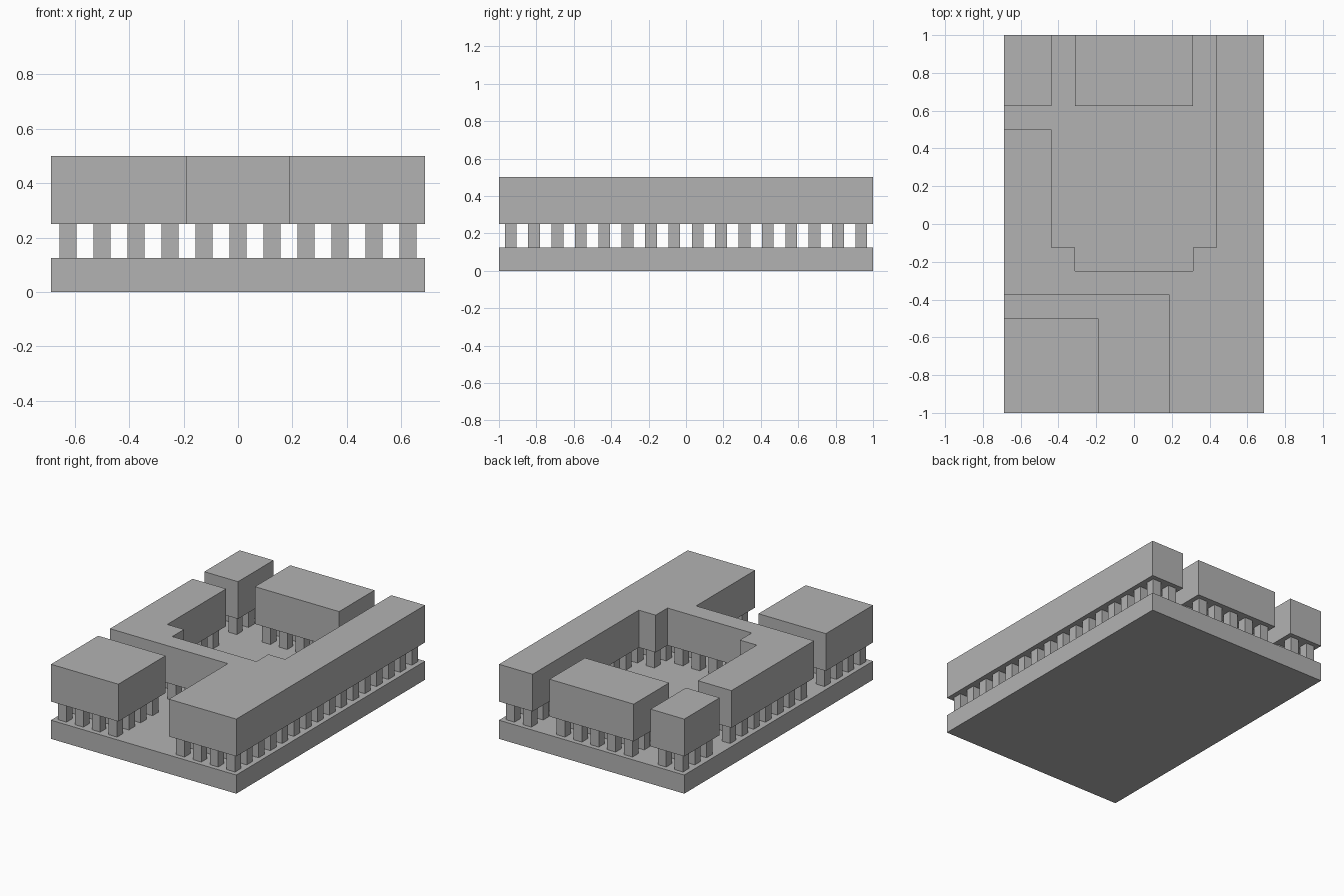
import bpy, bmesh

cube = bpy.data.objects.get("Cube")
if cube:
    bpy.data.objects.remove(cube, do_unlink=True)

U = 0.125                 # plan module: the base is 11 x 16 modules
NX, NY = 11, 16
BASE_TOP, BLOCK_BOTTOM, BLOCK_TOP = 0.125, 0.25, 0.5
PILLAR = 0.0625

grey = bpy.data.materials.new("plain grey")
grey.use_nodes = True
colour = (0.45, 0.45, 0.45, 1)
grey.diffuse_color = colour
grey.node_tree.nodes["Principled BSDF"].inputs["Base Color"].default_value = colour


def add_prism(bm, outline, z0, z1):
    """Extrude a plan outline (counter-clockwise) from z0 to z1."""
    face = bm.faces.new([bm.verts.new((x, y, z0)) for x, y in outline])
    top = bmesh.ops.extrude_face_region(bm, geom=[face], use_keep_orig=True)["geom"]
    verts = [g for g in top if isinstance(g, bmesh.types.BMVert)]
    bmesh.ops.translate(bm, vec=(0, 0, z1 - z0), verts=verts)


def finish(bm, name):
    bmesh.ops.recalc_face_normals(bm, faces=bm.faces)
    mesh = bpy.data.meshes.new(name)
    bm.to_mesh(mesh)
    bm.free()
    mesh.materials.append(grey)
    obj = bpy.data.objects.new(name, mesh)
    bpy.context.collection.objects.link(obj)
    return obj


def rect(x0, y0, x1, y1):
    return [(x0, y0), (x1, y0), (x1, y1), (x0, y1)]


def to_plan(points):
    """Module coordinates from the front right corner to centred units."""
    return [((x - NX / 2) * U, (y - NY / 2) * U) for x, y in points]


def inside(px, py, outline):
    hit = False
    for (x0, y0), (x1, y1) in zip(outline, outline[1:] + outline[:1]):
        if (y0 > py) != (y1 > py) and px < x0 + (py - y0) * (x1 - x0) / (y1 - y0):
            hit = not hit
    return hit


# Plan of each raised block, in modules
blocks = {
    "front_block": rect(0, 0, 4, 4),
    "back_corner_block": rect(0, 13, 2, 16),
    "back_middle_block": rect(3, 13, 8, 16),
    "main_block": [(7, 0), (11, 0), (11, 16), (9, 16), (9, 7), (8, 7), (8, 6),
                   (3, 6), (3, 7), (2, 7), (2, 12), (0, 12), (0, 5), (7, 5)],
}

# Base slab
bm = bmesh.new()
add_prism(bm, to_plan(rect(0, 0, NX, NY)), 0, BASE_TOP)
finish(bm, "base_slab")

for name, outline in blocks.items():
    # Raised block
    bm = bmesh.new()
    add_prism(bm, to_plan(outline), BLOCK_BOTTOM, BLOCK_TOP)
    finish(bm, name)

    # One square pillar under every module of the block
    bm = bmesh.new()
    half = PILLAR / U / 2
    for i in range(NX):
        for j in range(NY):
            cx, cy = i + 0.5, j + 0.5
            if inside(cx, cy, outline):
                foot = rect(cx - half, cy - half, cx + half, cy + half)
                add_prism(bm, to_plan(foot), BASE_TOP, BLOCK_BOTTOM)
    finish(bm, name.replace("block", "pillars"))
